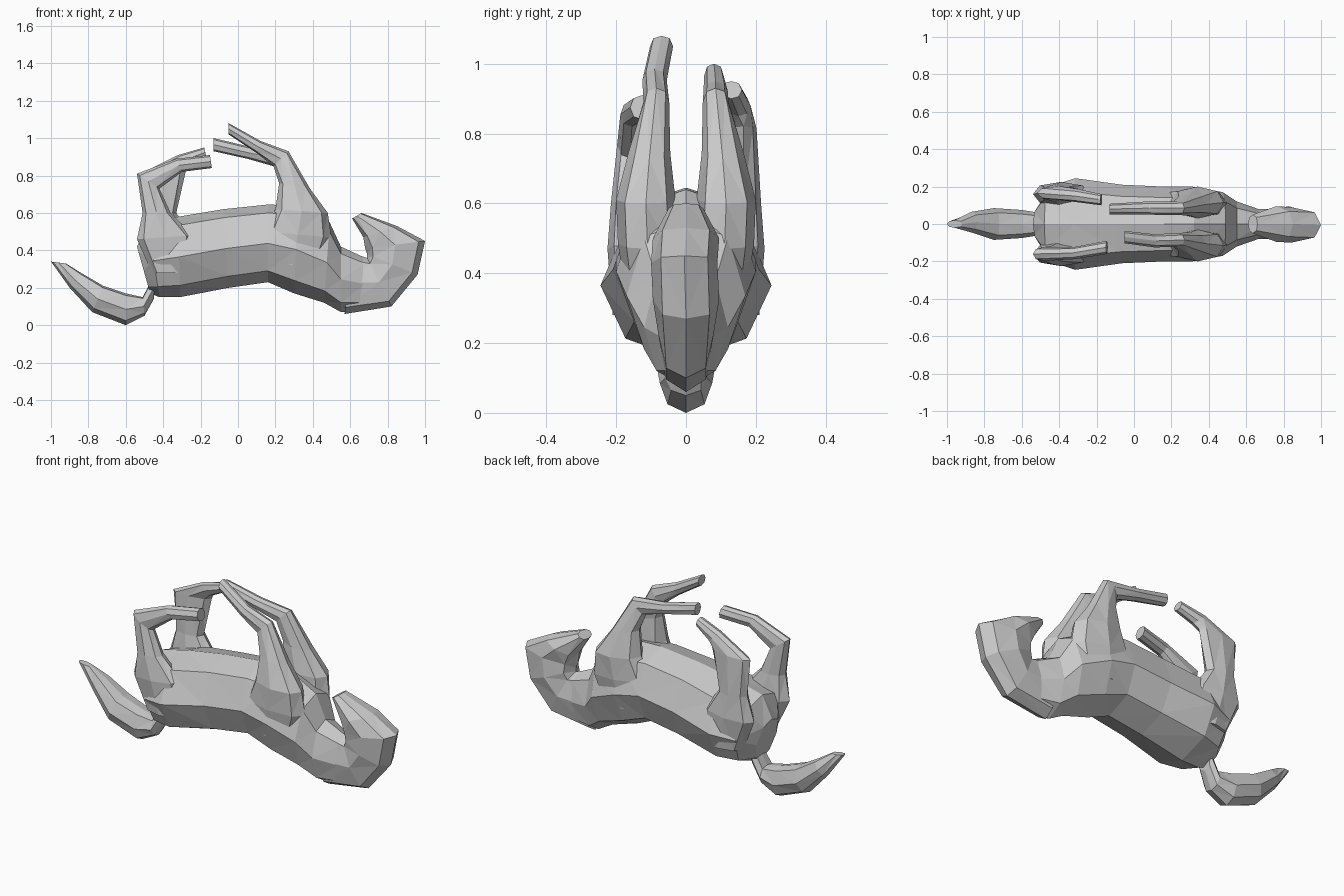
import bpy, bmesh, math


def loft(name, rings, sides=8, full_a=1.0, full_b=1.0):
    """Each ring: (edge_a xz), (edge_b xz), y centre, y half width.
    full_a / full_b below 1 make that half of the section boxier."""
    bm = bmesh.new()
    loops = []
    for a, b, yc, w in rings:
        loop = []
        for i in range(sides):
            t = 2 * math.pi * i / sides
            c, s = math.cos(t), math.sin(t)
            if abs(c) < 1e-6:
                c = 0.0
            c = math.copysign(abs(c) ** (full_a if c > 0 else full_b), c)
            x = (a[0] + b[0]) / 2 + c * (a[0] - b[0]) / 2
            z = (a[1] + b[1]) / 2 + c * (a[1] - b[1]) / 2
            loop.append(bm.verts.new((x, yc + s * w, z)))
        loops.append(loop)
    for p, q in zip(loops, loops[1:]):
        for i in range(sides):
            j = (i + 1) % sides
            bm.faces.new((p[i], p[j], q[j], q[i]))
    bm.faces.new(loops[0])
    bm.faces.new(loops[-1])
    bmesh.ops.triangulate(bm, faces=bm.faces[:])
    bmesh.ops.recalc_face_normals(bm, faces=bm.faces[:])
    mesh = bpy.data.meshes.new(name)
    bm.to_mesh(mesh)
    bm.free()
    obj = bpy.data.objects.new(name, mesh)
    bpy.context.collection.objects.link(obj)
    return obj


# Torso lying on its back, running into the neck
loft("body", [
    ((-.47, .17), (-.54, .42), 0, .09),
    ((-.42, .15), (-.48, .54), 0, .20),
    ((-.31, .15), (-.32, .58), 0, .245),
    ((-.05, .20), (-.08, .62), 0, .21),
    ((.16, .23), (.16, .645), 0, .20),
    ((.30, .17), (.32, .64), 0, .20),
    ((.46, .12), (.49, .55), 0, .17),
    ((.55, .07), (.55, .42), 0, .12),
    ((.68, .08), (.68, .36), 0, .075),
], 8, 1.0, .7)

# Head curling up, with the muzzle pointing back over the chest
loft("head", [
    ((.57, .06), (.60, .39), 0, .08),
    ((.82, .10), (.69, .36), 0, .08),
    ((.96, .27), (.69, .38), 0, .095),
    ((1.0, .45), (.68, .41), -.005, .095),
    ((.85, .53), (.67, .47), 0, .095),
    ((.66, .60), (.61, .57), 0, .05),
], 8, .7, .8)

# Bushy tail with a flattened upper side
loft("tail", [
    ((-.44, .28), (-.45, .14), .01, .05),
    ((-.51, .15), (-.50, .05), 0, .06),
    ((-.60, .17), (-.60, 0), 0, .075),
    ((-.72, .21), (-.78, .07), 0, .085),
    ((-.84, .28), (-.90, .20), .01, .055),
    ((-.92, .33), (-1.0, .34), 0, .02),
], 8, .4, 1.0)

# Front legs: shared upper part, differently raised paws
front_paws = {
    -1: [((.10, .92), (.12, .985), .09, .035), ((-.05, 1.02), (-.05, 1.08), .07, .033)],
    1: [((.05, .89), (.08, .95), .085, .035), ((-.13, .93), (-.13, 1.0), .08, .028)],
}
# Hind legs: shin and paw for each side
hind_paws = {
    -1: [((-.51, .60), (-.36, .60), .165, .05), ((-.54, .81), (-.42, .73), .16, .037),
         ((-.33, .89), (-.30, .82), .155, .033), ((-.15, .91), (-.14, .84), .125, .035)],
    1: [((-.50, .60), (-.33, .60), .165, .05), ((-.52, .81), (-.28, .82), .165, .037),
        ((-.32, .91), (-.26, .85), .15, .035), ((-.18, .95), (-.17, .90), .13, .03)],
}
for side, label in ((-1, "right"), (1, "left")):
    front = [((.14, .34), (.44, .30), .10, .07),
             ((.14, .50), (.50, .47), .11, .085),
             ((.20, .62), (.48, .60), .115, .085),
             ((.22, .76), (.385, .73), .105, .06),
             ((.19, .85), (.27, .93), .085, .037)] + front_paws[side]
    hind = [((-.46, .28), (-.24, .28), .14, .07),
            ((-.54, .46), (-.24, .48), .16, .065)] + hind_paws[side]
    for part, rings in (("front_leg", front), ("hind_leg", hind)):
        loft(f"{label}_{part}", [(a, b, y * side, w) for a, b, y, w in rings], 8, .8, .8)
